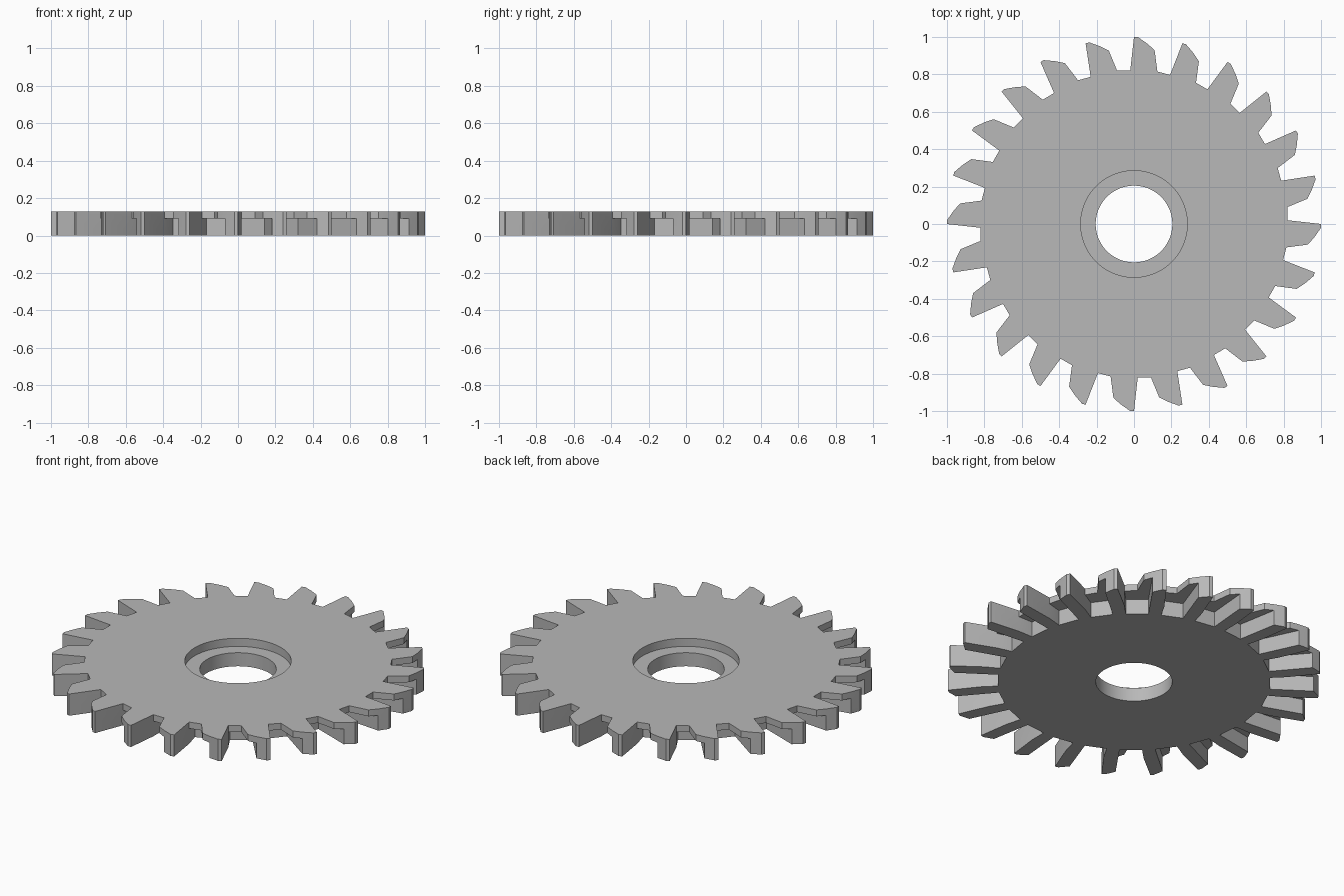
import bpy, bmesh, math
from mathutils import Matrix, Vector

cube = bpy.data.objects.get("Cube")
if cube:
    bpy.data.objects.remove(cube)

TEETH = 24
STEP = 2 * math.pi / TEETH
ARC_SEGMENTS = 4
TOP, LIP, LEDGE = 0.128, 0.09, 0.08
BORE, RECESS, CORE = 0.205, 0.285, 0.73

steel = bpy.data.materials.new("grey steel")
steel.use_nodes = True
grey = (0.48, 0.48, 0.48, 1)
steel.diffuse_color = grey
steel.node_tree.nodes["Principled BSDF"].inputs["Base Color"].default_value = grey


def turned(p):
    """Same point on the next tooth, clockwise."""
    return (Matrix.Rotation(-STEP, 2) @ Vector(p)).to_tuple()


def arc(radius):
    angles = [math.pi / 2 - STEP * i / ARC_SEGMENTS for i in range(ARC_SEGMENTS + 1)]
    return [(radius * math.cos(a), radius * math.sin(a)) for a in angles]


bm = bmesh.new()


def flat(points, z):
    bm.faces.new([bm.verts.new((x, y, z)) for x, y in points])


def wall(path, low, high):
    for (x0, y0), (x1, y1) in zip(path, path[1:]):
        corners = ((x0, y0, low), (x1, y1, low), (x1, y1, high), (x0, y0, high))
        bm.faces.new([bm.verts.new(c) for c in corners])


# One tooth outline: cutting face, tip, sloped back, gap floor
root = (-0.02, 0.82)
tip = [(0, 1), (0.02, 1), (0.07, 0.965)]
heel = [(0.11, 0.93), (0.125, 0.815)]
next_root = turned(root)
# Lower level: narrower tooth rooted in a smaller core
base = (-0.02, CORE)
back_base = (0.05, CORE)
next_base = turned(base)

upper = [root] + tip + heel + [next_root]
lower = [base, root] + tip + [back_base, next_base]

# One sector of the cutter
flat(upper + arc(RECESS)[::-1], TOP)
wall(upper, LIP, TOP)
wall(lower, 0, LIP)
flat([back_base, tip[-1]] + heel + [next_root, next_base], LIP)
flat([base, root] + tip + [back_base], 0)
flat([base, back_base, next_base] + arc(BORE)[::-1], 0)

# Stepped centre hole
wall(arc(RECESS), LEDGE, TOP)
wall(arc(BORE), 0, LEDGE)
flat(arc(RECESS) + arc(BORE)[::-1], LEDGE)

# Repeat the sector round the axis
sector = bm.verts[:] + bm.edges[:] + bm.faces[:]
for i in range(1, TEETH):
    copy = bmesh.ops.duplicate(bm, geom=sector)["geom"]
    verts = [g for g in copy if isinstance(g, bmesh.types.BMVert)]
    bmesh.ops.rotate(bm, verts=verts, matrix=Matrix.Rotation(-STEP * i, 3, "Z"))
bmesh.ops.remove_doubles(bm, verts=bm.verts[:], dist=0.0005)
bmesh.ops.recalc_face_normals(bm, faces=bm.faces[:])

mesh = bpy.data.meshes.new("toothed_cutter_disc")
bm.to_mesh(mesh)
bm.free()
mesh.materials.append(steel)
cutter = bpy.data.objects.new("toothed_cutter_disc", mesh)
bpy.context.collection.objects.link(cutter)

bpy.ops.object.select_all(action="DESELECT")
cutter.select_set(True)
bpy.context.view_layer.objects.active = cutter
bpy.ops.object.shade_smooth_by_angle(angle=math.radians(20))
